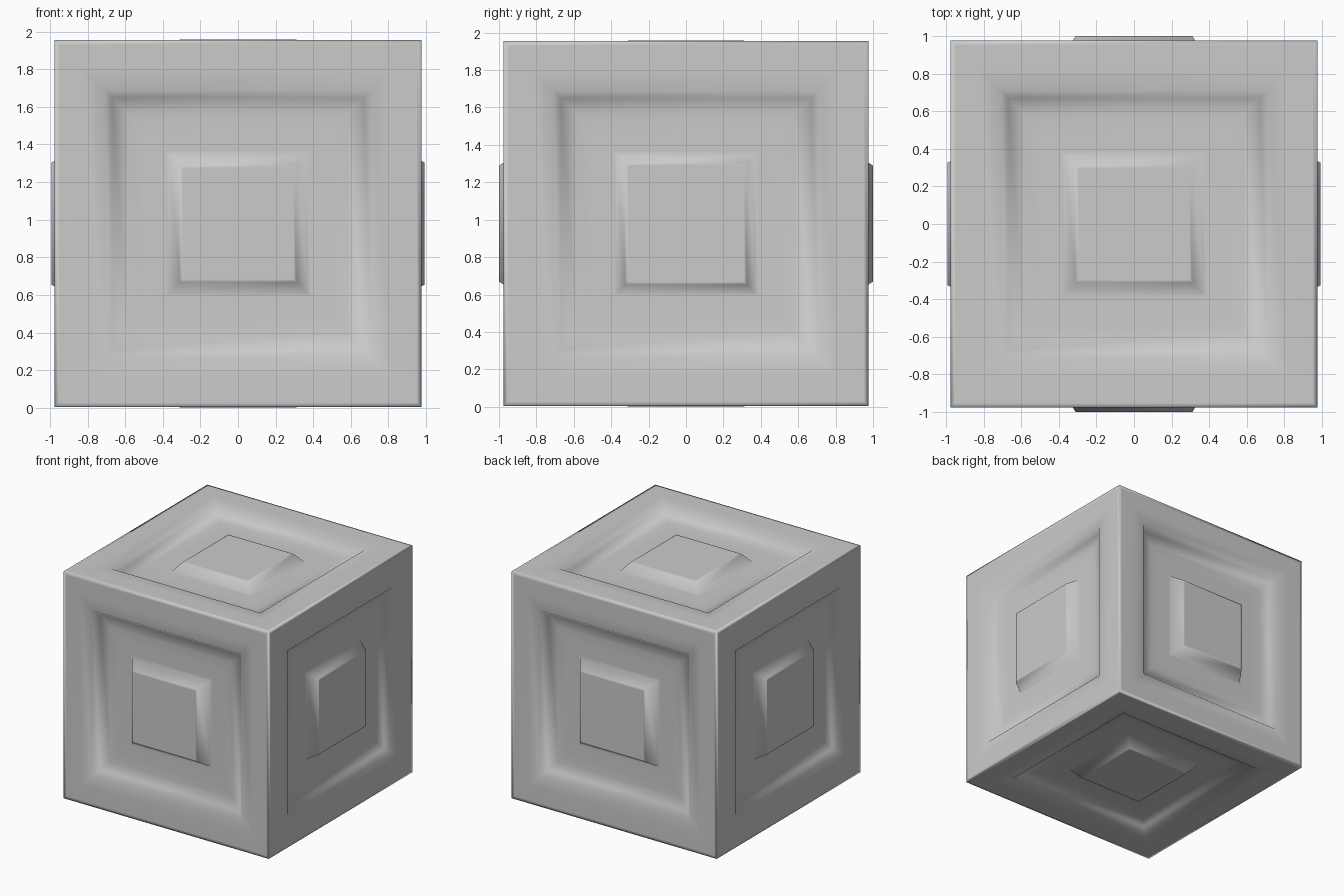
import bpy, bmesh

if "Cube" in bpy.data.objects:
    bpy.data.objects.remove(bpy.data.objects["Cube"])

HALF = 0.976      # half size of the cube body
CENTRE_Z = 0.979

grey = bpy.data.materials.new("plain grey")
grey.diffuse_color = (0.6, 0.6, 0.6, 1)
grey.use_nodes = True
grey.node_tree.nodes["Principled BSDF"].inputs["Base Color"].default_value = grey.diffuse_color

bm = bmesh.new()
bmesh.ops.create_cube(bm, size=2 * HALF)

# Recess profile: (half width, depth) from the frame to the floor
RECESS = [(0.95, 0), (0.82, 0), (0.71, -0.008), (0.67, -0.055),
          (0.58, -0.068), (0.50, -0.07)]

for face in bm.faces[:]:
    n = face.normal.copy()
    # Raised square: half width of top and base, and height above the body
    if abs(n.y) > 0.5:
        top, base, proud = 0.31, 0.37, 0.024
    elif abs(n.x) > 0.5:
        top, base, proud = 0.325, 0.37, 0.016
    else:
        top, base, proud = 0.31, 0.37, 0.003
    # Narrow rings beside the slopes keep the smooth shading tight
    profile = RECESS + [(base + 0.015, -0.07), (base, -0.07),
                        (top, proud), (top - 0.015, proud)]
    half, level = HALF, 0
    for new_half, new_level in profile:
        bmesh.ops.inset_individual(bm, faces=[face], thickness=half - new_half,
                                   depth=0, use_even_offset=True)
        bmesh.ops.translate(bm, verts=face.verts[:], vec=n * (new_level - level))
        half, level = new_half, new_level

for f in bm.faces:
    f.smooth = True
bmesh.ops.recalc_face_normals(bm, faces=bm.faces[:])
bmesh.ops.translate(bm, verts=bm.verts[:], vec=(0, 0, CENTRE_Z))

mesh = bpy.data.meshes.new("panelled_cube")
bm.to_mesh(mesh)
bm.free()
mesh.materials.append(grey)
cube = bpy.data.objects.new("panelled_cube", mesh)
bpy.context.collection.objects.link(cube)
